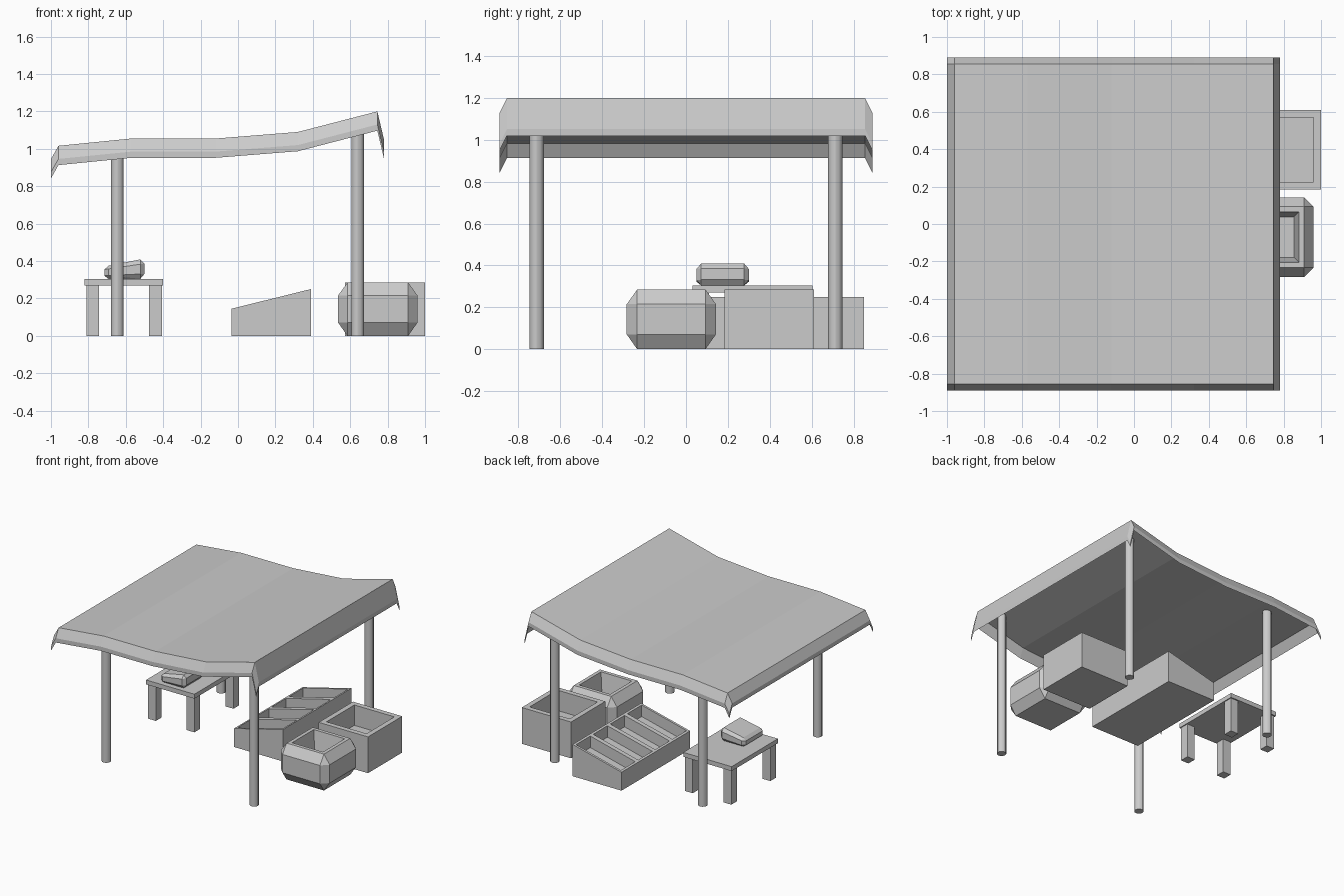
import bpy, bmesh
from mathutils import Vector

if "Cube" in bpy.data.objects:
    bpy.data.objects.remove(bpy.data.objects["Cube"])


def finish(name, bm):
    bmesh.ops.recalc_face_normals(bm, faces=bm.faces)
    me = bpy.data.meshes.new(name)
    bm.to_mesh(me)
    bm.free()
    ob = bpy.data.objects.new(name, me)
    bpy.context.collection.objects.link(ob)
    return ob


def add_hull(bm, pts):
    verts = [bm.verts.new(p) for p in pts]
    bmesh.ops.convex_hull(bm, input=verts)
    bmesh.ops.dissolve_limit(bm, angle_limit=0.01, verts=bm.verts, edges=bm.edges)


def box(name, x, y, z):
    bm = bmesh.new()
    add_hull(bm, [(a, b, c) for a in x for b in y for c in z])
    return bm if name is None else finish(name, bm)


def hollow(bm, faces, rim, depth, taper=1.0):
    """Inset each face and sink it to make an open container."""
    bmesh.ops.inset_individual(bm, faces=faces, thickness=rim, use_even_offset=True)
    for f in bmesh.ops.extrude_discrete_faces(bm, faces=faces)["faces"]:
        c = f.calc_center_median()
        for v in f.verts:
            v.co = c + (v.co - c) * taper - Vector((0, 0, depth))


def top_face(bm):
    bm.normal_update()
    return max(bm.faces, key=lambda f: f.calc_center_median().z)


# Canopy: thin draped sheet with sagging profile and turned-down edges
profile = [(-1.0, .945), (-.96, 1.016), (-.57, 1.055), (-.12, 1.055),
           (.32, 1.09), (.745, 1.2), (.78, 1.052)]
rows = [(-.89, -.07), (-.855, 0), (.855, 0), (.89, -.07)]
bm = bmesh.new()
grid = [[bm.verts.new((x, y, z + dz)) for y, dz in rows] for x, z in profile]
for a, b in zip(grid, grid[1:]):
    for j in range(3):
        bm.faces.new((a[j], b[j], b[j + 1], a[j + 1]))
ext = bmesh.ops.extrude_face_region(bm, geom=bm.faces[:], use_keep_orig=True)
for v in ext["geom"]:
    if isinstance(v, bmesh.types.BMVert):
        v.co.z -= .033
finish("canopy", bm)

# Four round posts
for side, x, h in (("left", -.645, 1.03), ("right", .64, 1.145)):
    for end, y in (("front", -.713), ("back", .713)):
        bpy.ops.mesh.primitive_cylinder_add(vertices=12, radius=.034, depth=h,
                                            location=(x, y, h / 2))
        bpy.context.object.name = f"{end}_{side}_post"
        bpy.ops.object.shade_smooth_by_angle()

# Table
box("table_top", (-.82, -.40), (.03, .605), (.27, .305))
for side, x in (("left", -.81), ("right", -.475)):
    for end, y in (("front", .04), ("back", .525)):
        box(f"table_{end}_{side}_leg", (x, x + .068), (y, y + .07), (0, .272))

# Square crate, open on top
bm = box(None, (.572, 1.0), (.185, .61), (0, .285))
hollow(bm, [top_face(bm)], .04, .16)
finish("crate", bm)


def pot(name, x, y, z0, c, h_left, h_right, rim, depth):
    """Chamfered open container whose top may slope along x."""
    pts = []
    for t, inner in ((0, 1), (.25, 0), (.755, 0), (1, 1)):
        xs, ys = (x[0], x[1]), (y[0], y[1])
        xi, yi = (x[0] + c, x[1] - c), (y[0] + c, y[1] - c)
        corners = [(a, b) for a in xi for b in yi] if inner else \
            [(a, b) for a in xs for b in yi] + [(a, b) for a in xi for b in ys]
        for a, b in corners:
            k = (a - x[0]) / (x[1] - x[0])
            pts.append((a, b, z0 + t * (h_left + (h_right - h_left) * k)))
    bm = bmesh.new()
    add_hull(bm, pts)
    hollow(bm, [top_face(bm)], rim, depth, .8)
    finish(name, bm)


# Big basket on the ground and small tilted bowl on the table
pot("basket", (.535, .96), (-.283, .143), 0, .05, .285, .285, .028, .15)
pot("bowl", (-.715, -.5), (.05, .3), .305, .022, .065, .108, .022, .045)

# Sloped display rack with four bins
bm = bmesh.new()
ends = ((-.035, .145), (.39, .25))
n = 4
ys = [.85 * i / n for i in range(n + 1)]
low = [bm.verts.new((ends[0][0], y, ends[0][1])) for y in ys]
high = [bm.verts.new((ends[1][0], y, ends[1][1])) for y in ys]
base = [[bm.verts.new((x, y, 0)) for y in (0, .85)] for x, _ in ends]
bins = [bm.faces.new((low[i], high[i], high[i + 1], low[i + 1])) for i in range(n)]
bm.faces.new((base[0][0], base[0][1], base[1][1], base[1][0]))
bm.faces.new([base[0][1], base[0][0]] + low)
bm.faces.new([base[1][0], base[1][1]] + high[::-1])
bm.faces.new((base[0][0], base[1][0], high[0], low[0]))
bm.faces.new((base[1][1], base[0][1], low[-1], high[-1]))
bmesh.ops.recalc_face_normals(bm, faces=bm.faces)
hollow(bm, bins, .018, .09)
finish("display_rack", bm)
